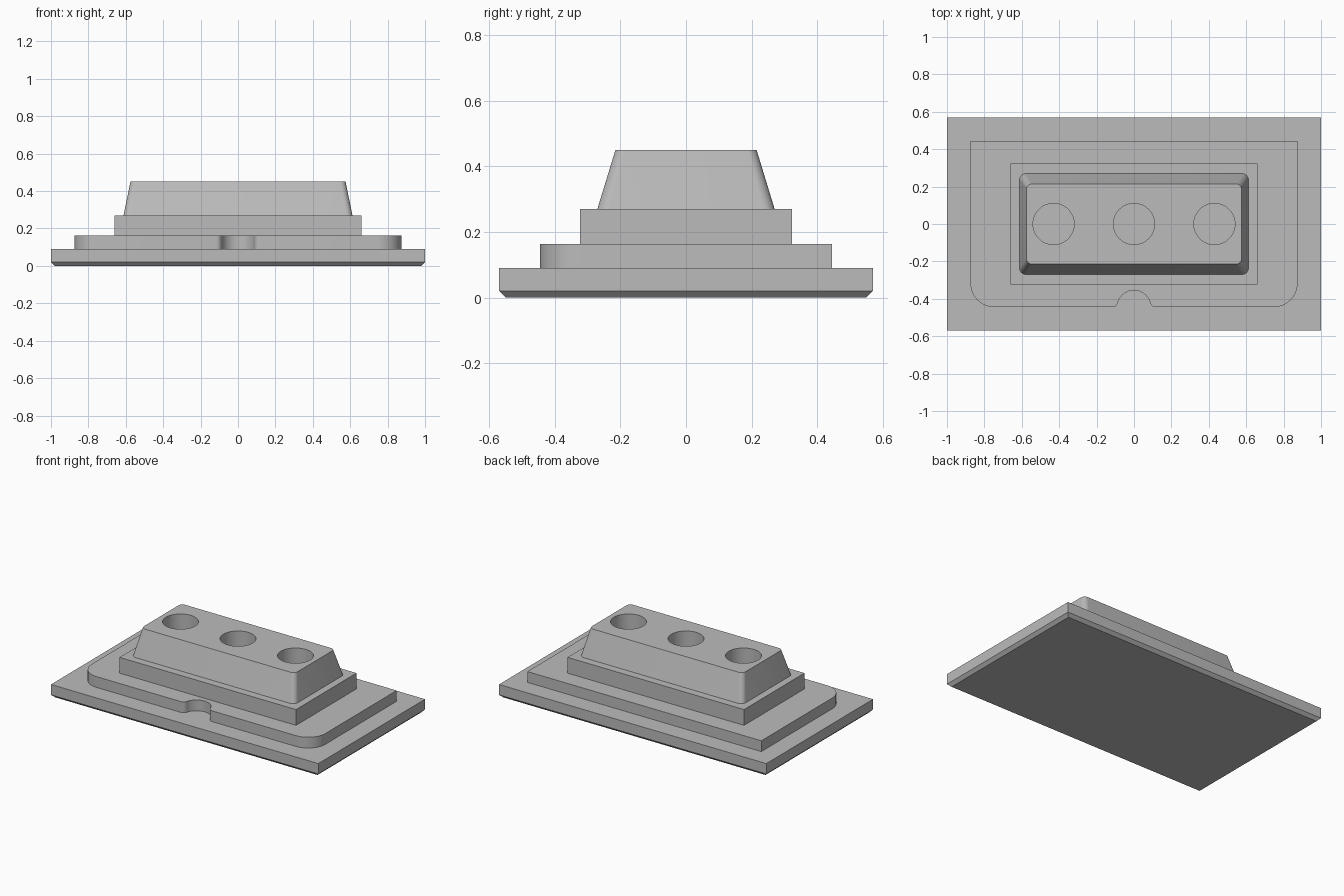
import bpy
import bmesh
from math import sin, cos, radians, atan2, hypot, degrees

cube = bpy.data.objects.get("Cube")
if cube:
    bpy.data.objects.remove(cube, do_unlink=True)

GREY = (0.5, 0.5, 0.5, 1.0)
grey = bpy.data.materials.new("plain grey")
grey.use_nodes = True
grey.diffuse_color = GREY
grey.node_tree.nodes["Principled BSDF"].inputs["Base Color"].default_value = GREY


def arc(cx, cy, r, start, end, steps):
    angles = [radians(start + (end - start) * i / steps) for i in range(steps + 1)]
    return [(cx + r * cos(a), cy + r * sin(a)) for a in angles]


def rectangle(hx, hy):
    return [(-hx, -hy), (hx, -hy), (hx, hy), (-hx, hy)]


def rounded_rectangle(hx, hy, r):
    pts = []
    for i, (sx, sy) in enumerate([(1, 1), (-1, 1), (-1, -1), (1, -1)]):
        pts += arc(sx * (hx - r), sy * (hy - r), r, 90 * i, 90 * i + 90, 8)
    return pts


def loft(name, sections):
    """Solid through (outline, height) sections, closed at both ends."""
    bm = bmesh.new()
    rings = [[bm.verts.new((x, y, z)) for x, y in outline] for outline, z in sections]
    n = len(rings[0])
    for low, high in zip(rings, rings[1:]):
        for i in range(n):
            j = (i + 1) % n
            bm.faces.new((low[i], low[j], high[j], high[i]))
    bm.faces.new(rings[0][::-1])
    bm.faces.new(rings[-1])
    mesh = bpy.data.meshes.new(name)
    bm.to_mesh(mesh)
    bm.free()
    mesh.materials.append(grey)
    obj = bpy.data.objects.new(name, mesh)
    bpy.context.collection.objects.link(obj)
    return obj


def activate(obj):
    bpy.ops.object.select_all(action='DESELECT')
    obj.select_set(True)
    bpy.context.view_layer.objects.active = obj


# Base plate with chamfered underside
base = rectangle(1.0, 0.57)
loft("base_plate", [(rectangle(0.98, 0.55), 0), (base, 0.02), (base, 0.09)])

# Lower step: rounded front corners, square back corners, notch in the front edge
hx, hy, corner, notch, fillet = 0.875, 0.445, 0.13, 0.09, 0.03
fx = ((notch + fillet) ** 2 - fillet ** 2) ** 0.5
tangent = degrees(atan2(fillet, fx))
half = arc(0, -hy, notch, 90, tangent, 12)
half += arc(fx, fillet - hy, fillet, 180 + tangent, 270, 6)
half += arc(hx - corner, corner - hy, corner, -90, 0, 12)
half.append((hx, hy))
outline = half + [(-x, y) for x, y in reversed(half[1:])]
step = loft("lower_step", [(outline, 0.09), (outline, 0.163)])

# Upper step
block = rectangle(0.66, 0.323)
loft("upper_step", [(block, 0.163), (block, 0.27)])

# Tapered block with three round sockets
body = loft("tapered_block", [(rounded_rectangle(0.612, 0.27, 0.035), 0.27),
                              (rounded_rectangle(0.575, 0.215, 0.03), 0.45)])
for x in (-0.43, 0, 0.43):
    circle = arc(x, 0, 0.11, 0, 360, 48)[:-1]
    cutter = loft("socket_cutter", [(circle, 0.2), (circle, 0.5)])
    cutter.hide_render = True
    activate(body)
    cut = body.modifiers.new("socket", 'BOOLEAN')
    cut.operation = 'DIFFERENCE'
    cut.solver = 'EXACT'
    cut.object = cutter
    bpy.ops.object.modifier_apply(modifier=cut.name)
    bpy.data.objects.remove(cutter, do_unlink=True)

# Smooth the curved walls, keep the edges sharp
for obj in (step, body):
    activate(obj)
    bpy.ops.object.shade_smooth_by_angle(angle=radians(30))
